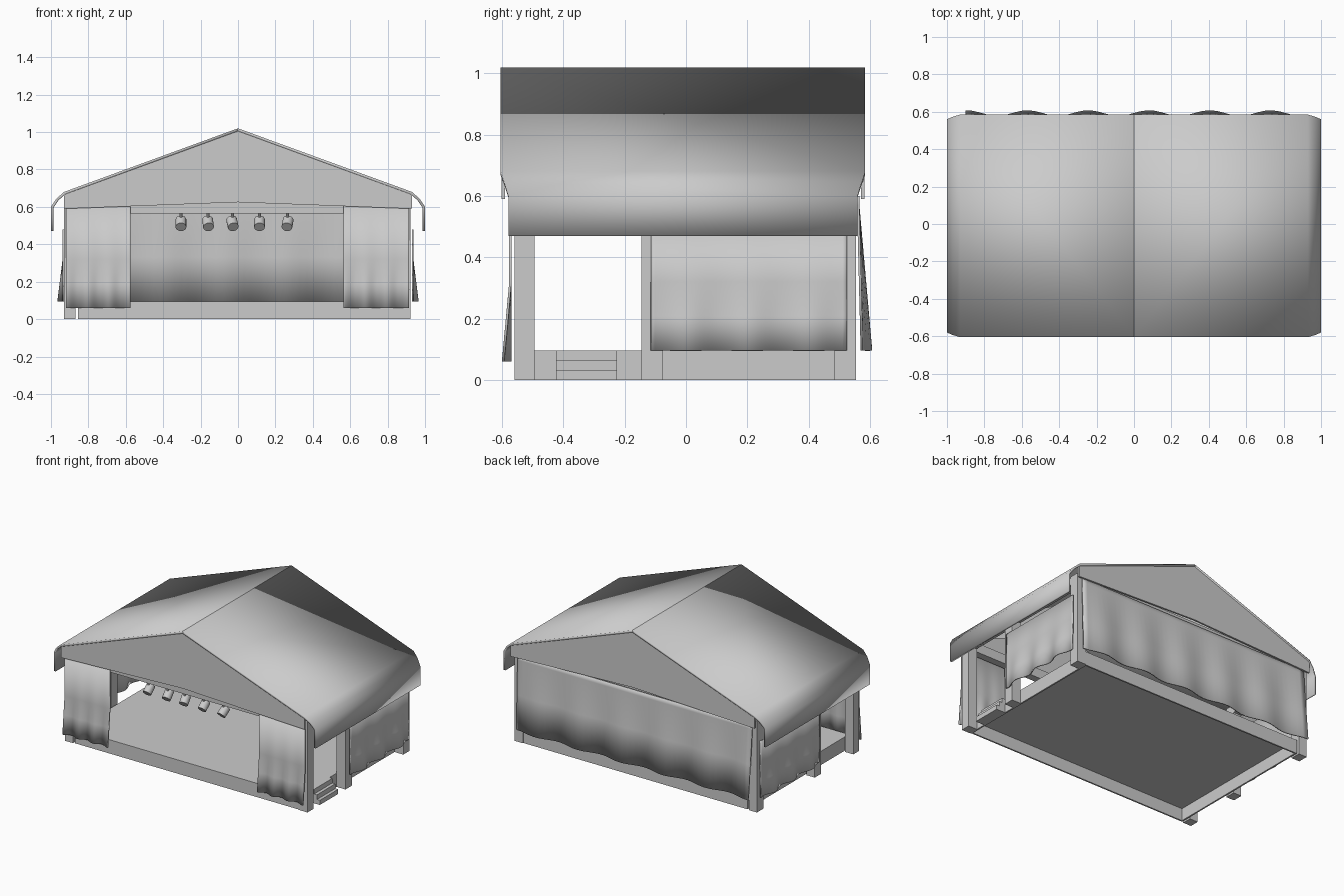
import bpy, bmesh
from math import cos, pi, radians
from mathutils import Vector

if "Cube" in bpy.data.objects:
    bpy.data.objects.remove(bpy.data.objects["Cube"], do_unlink=True)

grey = bpy.data.materials.new("light_grey")
grey.use_nodes = True
grey.diffuse_color = (0.6, 0.6, 0.6, 1)
grey.node_tree.nodes["Principled BSDF"].inputs["Base Color"].default_value = (0.6, 0.6, 0.6, 1)


def finish(name, bm, thickness=0, smooth=0, offset=-1):
    bmesh.ops.recalc_face_normals(bm, faces=bm.faces)
    mesh = bpy.data.meshes.new(name)
    bm.to_mesh(mesh)
    bm.free()
    mesh.materials.append(grey)
    obj = bpy.data.objects.new(name, mesh)
    bpy.context.collection.objects.link(obj)
    if thickness:
        mod = obj.modifiers.new("Thickness", "SOLIDIFY")
        mod.thickness, mod.offset = thickness, offset
    if smooth:
        bpy.ops.object.select_all(action="DESELECT")
        obj.select_set(True)
        bpy.context.view_layer.objects.active = obj
        bpy.ops.object.shade_smooth_by_angle(angle=radians(smooth))
    return obj


def box(name, x, y, z, hollow=False):
    bm = bmesh.new()
    bmesh.ops.create_cube(bm, size=1)
    for v in bm.verts:
        v.co = [r[0] + (c + 0.5) * (r[1] - r[0]) for c, r in zip(v.co, (x, y, z))]
    if hollow:
        bottom = [f for f in bm.faces if f.normal.z < -0.5 or f.calc_center_median().z < z[0] + 0.001]
        bmesh.ops.delete(bm, geom=bottom, context="FACES_ONLY")
    return finish(name, bm, 0.015 if hollow else 0)


def sheet(name, rows, thickness, smooth=0, offset=-1):
    """Skin a grid of points, given row by row."""
    bm = bmesh.new()
    grid = [[bm.verts.new(p) for p in row] for row in rows]
    for a, b in zip(grid, grid[1:]):
        for i in range(len(a) - 1):
            bm.faces.new((a[i], a[i + 1], b[i + 1], b[i]))
    return finish(name, bm, thickness, smooth, offset)


def curtain(name, place, start, end, bottom, top, flare_top, lean, wave, period, peak):
    """Hanging cloth; place(along, out, z) turns cloth coordinates into a point."""
    rows = []
    for z in (bottom, (bottom + flare_top) / 2, flare_top, top):
        t = max(0, (flare_top - z) / (flare_top - bottom))
        row = []
        for i in range(49):
            s = start + (end - start) * i / 48
            out = t * (lean + wave * cos(2 * pi * (s - peak) / period))
            row.append(place(s, out, z))
        rows.append(row)
    return sheet(name, rows, 0.008, 50, 0)


# Roof slopes with rounded eaves and hanging flaps
profile = [(0, 1.02, 0), (0.93, 0.68, 0), (0.97, 0.645, 0.012), (1, 0.6, 0.025), (1, 0.47, 0.025)]
for side, s in (("left", 1), ("right", -1)):
    sheet(side + "_roof", [[(s * x, y0 + i, z), (s * x, y1 - i, z)]
                           for x, z, i in profile for y0, y1 in [(-0.605, 0.585)]], 0.014, 60)

# Gable panels with a gently arched lower edge
for end, y in (("front", -0.597), ("back", 0.577)):
    sheet(end + "_gable", [[(x, y, 0.59 + 0.035 * (1 - abs(x) / 0.93)),
                            (x, y, 1.015 - 0.34 * abs(x) / 0.93)]
                           for x in (-0.93, -0.465, 0, 0.465, 0.93)], 0.012, 0, 0)

# Stage deck with open underside
box("stage_deck", (-0.855, 0.855), (-0.555, 0.55), (0, 0.095), hollow=True)

# Posts and side beams
for side, x in (("left", (0.855, 0.922)), ("right", (-0.93, -0.868))):
    for pos, y in (("front", (-0.56, -0.495)), ("middle", (-0.145, -0.075)), ("back", (0.485, 0.555))):
        box(f"{side}_{pos}_post", x, y, (0, 0.63))
    box(side + "_beam", x, (-0.495, 0.485), (0.575, 0.62))

# Cross beams
box("front_beam", (-0.87, 0.86), (-0.56, -0.51), (0.565, 0.63))
box("back_beam", (-0.87, 0.86), (0.5, 0.55), (0.565, 0.63))

# Steps on the left side
for i in range(3):
    box(f"step_{i + 1}", (0.85, 0.922 - 0.022 * i), (-0.425, -0.225), (0.032 * i, 0.032 * (i + 1)))

# Curtains: front pair, sides and back
for side, a, b in (("left", 0.565, 0.915), ("right", -0.92, -0.575)):
    curtain(side + "_front_curtain", lambda s, o, z: (s, -0.573 - o, z),
            a, b, 0.06, 0.61, 0.32, 0.012, 0.012, 0.115, a)
for side, k in (("left", 1), ("right", -1)):
    curtain(side + "_side_curtain", lambda s, o, z: (k * (0.934 + o), s, z),
            -0.115, 0.525, 0.095, 0.48, 0.32, 0.014, 0.014, 0.2, 0)
curtain("back_curtain", lambda s, o, z: (s, 0.562 + o, z),
        -0.9, 0.89, 0.095, 0.6, 0.57, 0.027, 0.015, 0.325, 0.08)


def rod(bm, a, b, radius, sides):
    a, b = Vector(a), Vector(b)
    turn = (b - a).to_track_quat("Z", "Y").to_matrix().to_4x4()
    turn.translation = (a + b) / 2
    bmesh.ops.create_cone(bm, cap_ends=True, segments=sides, radius1=radius, radius2=radius,
                          depth=(b - a).length, matrix=turn)


# Row of spotlights hung from the front beam
for i, (x, yaw) in enumerate(((-0.305, 0), (-0.16, 0.08), (-0.03, 0.15), (0.115, 0), (0.265, -0.12))):
    bm = bmesh.new()
    aim = Vector((yaw, -0.75, -0.66)).normalized()
    centre = Vector((x, -0.535, 0.512))
    rod(bm, centre - aim * 0.03, centre + aim * 0.03, 0.029, 16)
    rod(bm, centre, (x, -0.535, 0.57), 0.008, 8)
    finish(f"spotlight_{i + 1}", bm, 0, 35)
